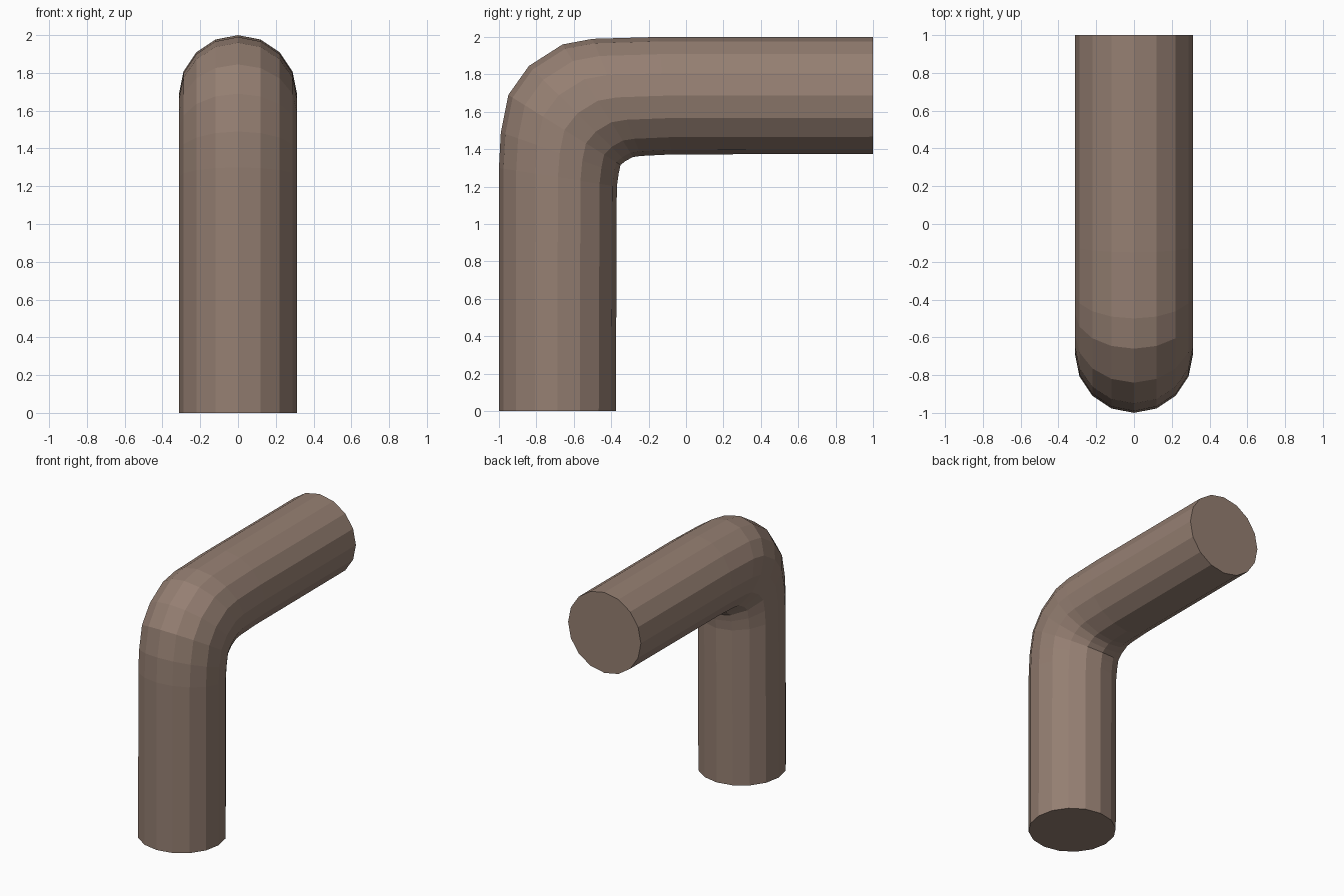
import bpy, bmesh, math

if "Cube" in bpy.data.objects:
    bpy.data.objects.remove(bpy.data.objects["Cube"])

SIDES = 16
HALF_WIDTH = 0.3125

# Cross-section rings along the pipe: (outer y, outer z, inner y, inner z)
RINGS = [
    (-1.00, 0.00, -0.375, 0.00),
    (-1.00, 1.30, -0.370, 1.20),
    (-0.99, 1.49, -0.360, 1.27),
    (-0.95, 1.69, -0.350, 1.316),
    (-0.84, 1.845, -0.322, 1.338),
    (-0.66, 1.96, -0.283, 1.358),
    (-0.50, 1.99, -0.240, 1.364),
    (-0.15, 2.00, -0.080, 1.372),
    (1.00, 2.00, 1.00, 1.375),
]

bm = bmesh.new()
loops = []
for oy, oz, iy, iz in RINGS:
    loop = []
    for i in range(SIDES):
        a = 2 * math.pi * i / SIDES
        t = (1 - math.cos(a)) / 2          # 0 on the outer side, 1 on the inner side
        loop.append(bm.verts.new((HALF_WIDTH * math.sin(a),
                                  oy + (iy - oy) * t,
                                  oz + (iz - oz) * t)))
    loops.append(loop)

# Pipe wall
for a, b in zip(loops, loops[1:]):
    for i in range(SIDES):
        j = (i + 1) % SIDES
        bm.faces.new((a[i], a[j], b[j], b[i]))
# Closed ends
bm.faces.new(loops[0])
bm.faces.new(loops[-1])
bmesh.ops.recalc_face_normals(bm, faces=bm.faces)

mesh = bpy.data.meshes.new("elbow_pipe")
bm.to_mesh(mesh)
bm.free()

brown = bpy.data.materials.new("dull brown")
brown.diffuse_color = (0.300, 0.212, 0.168, 1)
brown.use_nodes = True
brown.node_tree.nodes["Principled BSDF"].inputs["Base Color"].default_value = brown.diffuse_color
mesh.materials.append(brown)
bpy.context.collection.objects.link(bpy.data.objects.new("elbow_pipe", mesh))
